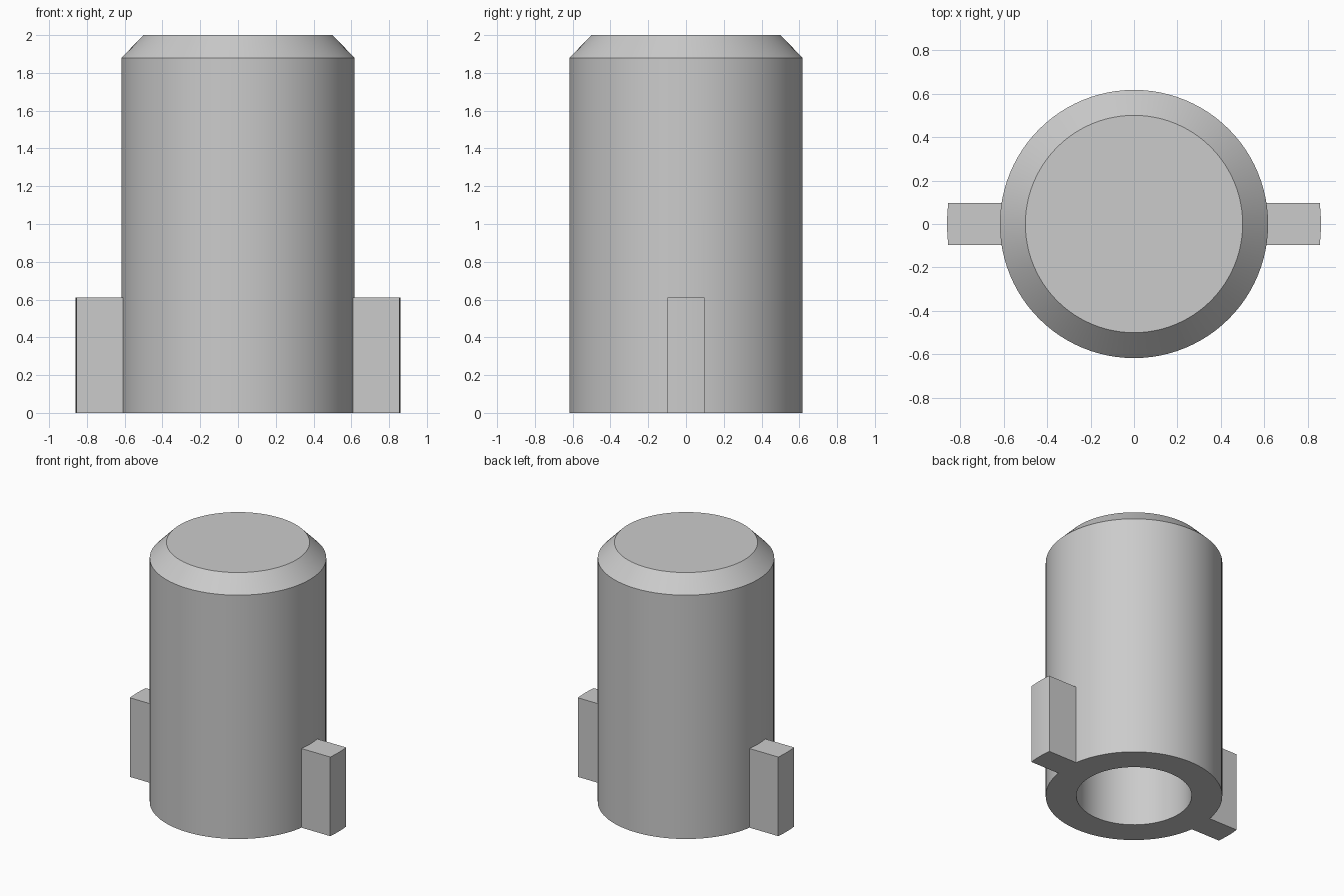
import bpy, bmesh
from math import sin, cos, asin, pi, radians

cube = bpy.data.objects.get("Cube")
if cube:
    bpy.data.objects.remove(cube)

SEGMENTS = 96
BODY_R, TAB_R, BORE_R, TOP_R = 0.617, 0.86, 0.403, 0.5
HEIGHT, CHAMFER, BORE_DEPTH = 2.0, 0.12, 1.75
TAB_HALF, TAB_HEIGHT = 0.097, 0.61

grey = bpy.data.materials.new("plain grey")
grey.use_nodes = True
grey.diffuse_color = (0.6, 0.6, 0.6, 1)
grey.node_tree.nodes["Principled BSDF"].inputs["Base Color"].default_value = (0.6, 0.6, 0.6, 1)


def finish(name, bm):
    bmesh.ops.recalc_face_normals(bm, faces=bm.faces)
    mesh = bpy.data.meshes.new(name)
    bm.to_mesh(mesh)
    bm.free()
    mesh.materials.append(grey)
    obj = bpy.data.objects.new(name, mesh)
    bpy.context.collection.objects.link(obj)
    return obj


def lathe(name, profile):
    """Closed solid of revolution; both ends are capped."""
    bm = bmesh.new()
    rings = [[bm.verts.new((r * cos(2 * pi * i / SEGMENTS), r * sin(2 * pi * i / SEGMENTS), z))
              for i in range(SEGMENTS)] for r, z in profile]
    for low, high in zip(rings, rings[1:]):
        for i in range(SEGMENTS):
            j = (i + 1) % SEGMENTS
            bm.faces.new((low[i], low[j], high[j], high[i]))
    bm.faces.new(rings[0])
    bm.faces.new(rings[-1])
    return finish(name, bm)


def tab(name, side):
    """Upright lug with a rounded outer face, rooted inside the wall."""
    half_angle = asin(TAB_HALF / TAB_R)
    steps = 6
    arc = [(TAB_R * cos(a), TAB_R * sin(a))
           for a in (half_angle * (2 * i / steps - 1) for i in range(steps + 1))]
    outline = [(0.5, -TAB_HALF)] + arc + [(0.5, TAB_HALF)]
    bm = bmesh.new()
    base = bm.faces.new([bm.verts.new((side * x, y, 0)) for x, y in outline])
    top = bmesh.ops.extrude_face_region(bm, geom=[base])["geom"]
    bmesh.ops.translate(bm, vec=(0, 0, TAB_HEIGHT),
                        verts=[v for v in top if isinstance(v, bmesh.types.BMVert)])
    return finish(name, bm)


# Hollow chamfered body, open underneath
body = lathe("capped_sleeve", [
    (BORE_R, BORE_DEPTH), (BORE_R, 0), (BODY_R, 0),
    (BODY_R, HEIGHT - CHAMFER), (TOP_R, HEIGHT)])

# Fuse the two side tabs into the wall
bpy.context.view_layer.objects.active = body
for side, name in ((1, "left_tab"), (-1, "right_tab")):
    lug = tab(name, side)
    lug.hide_render = True
    fuse = body.modifiers.new(name, "BOOLEAN")
    fuse.operation = "UNION"
    fuse.solver = "EXACT"
    fuse.object = lug
    bpy.ops.object.modifier_apply(modifier=fuse.name)
    bpy.data.objects.remove(lug)

# Smooth the round walls and keep the rims sharp
bpy.ops.object.select_all(action="DESELECT")
body.select_set(True)
bpy.ops.object.shade_smooth_by_angle(angle=radians(30))
